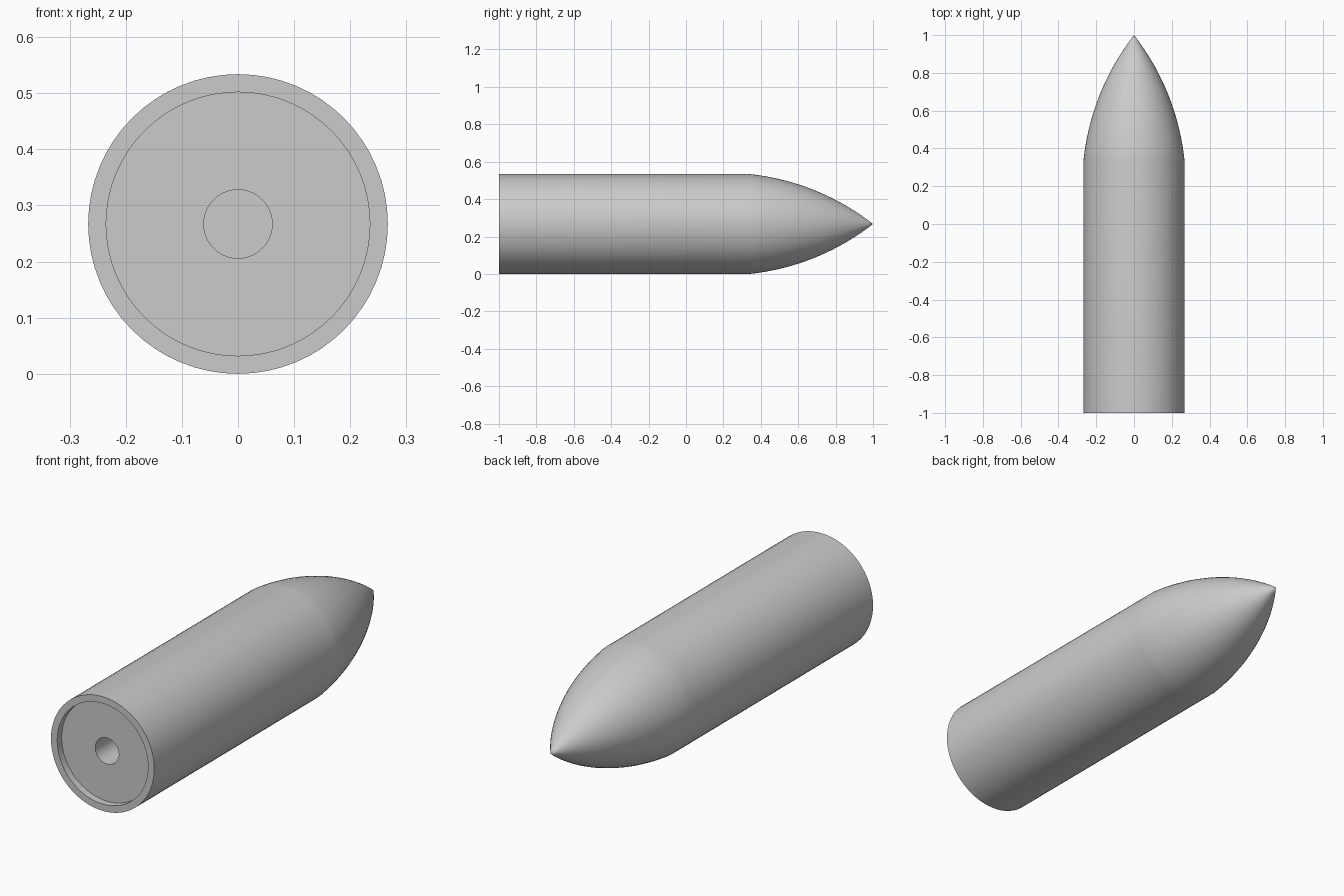
import bpy
import bmesh
from math import asin, sin, cos, atan2, hypot, pi, radians
from mathutils import Vector

cube = bpy.data.objects.get("Cube")
if cube:
    bpy.data.objects.remove(cube, do_unlink=True)

RADIUS = 0.267
SHOULDER = 0.34
SEGMENTS = 64

grey = bpy.data.materials.new("plain_grey")
grey.use_nodes = True
colour = (0.6, 0.6, 0.6, 1)
grey.diffuse_color = colour
grey.node_tree.nodes["Principled BSDF"].inputs["Base Color"].default_value = colour


def arc(start, end, bulge, steps):
    """Points after start on an outward arc; bulge is its height over the chord."""
    a, b = Vector(start), Vector(end)
    chord = (b - a).length
    r = chord * chord / (8 * bulge) + bulge / 2
    along = (b - a) / chord
    out = Vector((-along.y, along.x))
    centre = (a + b) / 2 + out * (bulge - r)
    half = asin(chord / (2 * r))
    angles = [half * (2 * i / steps - 1) for i in range(1, steps + 1)]
    return [tuple(centre + r * (along * sin(t) + out * cos(t))) for t in angles]


def lathe(name, profile):
    """Spin (y, radius) points about the long axis."""
    bm = bmesh.new()
    verts = [bm.verts.new((r, y, 0)) for y, r in profile]
    edges = [bm.edges.new(pair) for pair in zip(verts, verts[1:])]
    bmesh.ops.spin(bm, geom=verts + edges, cent=(0, 0, 0), axis=(0, 1, 0),
                   angle=2 * pi, steps=SEGMENTS, use_duplicate=False)
    bmesh.ops.remove_doubles(bm, verts=bm.verts[:], dist=0.0001)
    bmesh.ops.recalc_face_normals(bm, faces=bm.faces[:])
    mesh = bpy.data.meshes.new(name)
    bm.to_mesh(mesh)
    bm.free()
    mesh.materials.append(grey)
    obj = bpy.data.objects.new(name, mesh)
    bpy.context.collection.objects.link(obj)
    obj.location.z = RADIUS
    bpy.ops.object.select_all(action='DESELECT')
    obj.select_set(True)
    bpy.context.view_layer.objects.active = obj
    bpy.ops.object.shade_smooth_by_angle(angle=radians(30))
    return obj


# Centre bore, recessed base, rim, straight wall and curved pointed nose
base = [(-0.67, 0), (-0.67, 0.061), (-0.967, 0.061), (-0.967, 0.235),
        (-1, 0.235), (-1, RADIUS), (SHOULDER, RADIUS)]
nose = arc((SHOULDER, RADIUS), (1, 0), 0.05, 24)
nose[-1] = (1, 0)
lathe("pointed_cylinder_body", base + nose)
